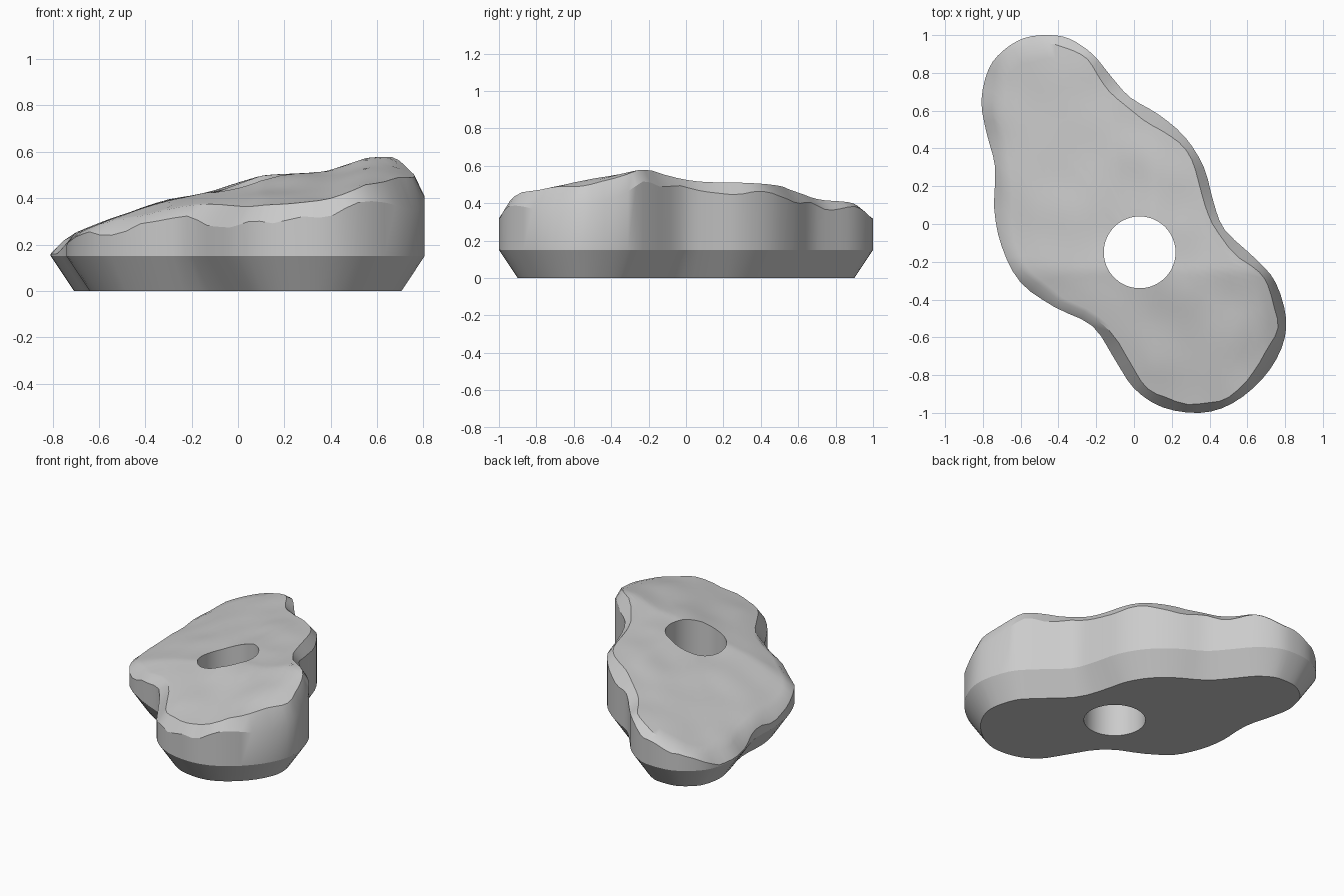
import bpy
import bmesh
import math
from mathutils import Vector, noise

cube = bpy.data.objects.get("Cube")
if cube:
    bpy.data.objects.remove(cube, do_unlink=True)

# Footprint of the widest level, running anticlockwise from the back lobe
OUTLINE = [(-.45, 1), (-.58, .985), (-.69, .92), (-.77, .82), (-.808, .65), (-.78, .48),
           (-.735, .3), (-.74, .08), (-.7, -.12), (-.6, -.31), (-.42, -.44), (-.22, -.54),
           (-.1, -.72), (0, -.87), (.15, -.97), (.35, -1), (.52, -.95), (.68, -.82),
           (.78, -.66), (.805, -.5), (.75, -.31), (.65, -.19), (.48, -.03), (.42, .12),
           (.37, .3), (.27, .46), (.13, .58), (-.02, .67), (-.12, .78), (-.22, .9), (-.34, .98)]
# Height of the sloping top along x
SLOPE = [(-.81, .17), (-.7, .25), (-.55, .31), (-.3, .39), (-.1, .43), (.1, .49),
         (.38, .52), (.55, .57), (.68, .575), (.81, .53)]
HOLE_CENTRE = Vector((.03, -.15))
HOLE_RADIUS = .19
SHOULDER = .15      # height of the widest level
UNDERCUT = .1       # how far the base is drawn in
STEPS = 3           # spline samples per outline point
TOP_RINGS = 12


def smooth_loop(points):
    """Closed Catmull-Rom curve through the points."""
    pts = [Vector(p) for p in points]
    n = len(pts)
    result = []
    for i in range(n):
        a, b, c, d = (pts[(i + k - 1) % n] for k in range(4))
        for s in range(STEPS):
            t = s / STEPS
            result.append(b + (c - a) * t / 2 + (a - b * 2.5 + c * 2 - d / 2) * t ** 2
                          + (b * 3 - a - c * 3 + d) * t ** 3 / 2)
    return result


def top_height(p):
    """Uneven top surface that falls away towards the front lobe."""
    x = min(max(p.x, SLOPE[0][0]), SLOPE[-1][0])
    for (xa, za), (xb, zb) in zip(SLOPE, SLOPE[1:]):
        if x <= xb:
            z = za + (zb - za) * (x - xa) / (xb - xa)
            break
    z -= max(0, -.25 - p.y) * .18
    return z + .012 * noise.noise(Vector((p.x, p.y, 0)) * 4)


def inward(loop):
    """Unit inward normals of an anticlockwise loop."""
    n = len(loop)
    result = []
    for i in range(n):
        d = (loop[(i + 1) % n] - loop[i - 1]).normalized()
        result.append(Vector((-d.y, d.x)))
    return result


outline = smooth_loop(OUTLINE)
normals = inward(outline)
hole = [HOLE_CENTRE + (p - HOLE_CENTRE).normalized() * HOLE_RADIUS for p in outline]

# Worn rim: an irregular bevel, deeper on the tall side
rim, crest = [], []
for p, n in zip(outline, normals):
    wear = noise.noise(Vector((p.x, p.y, 1)) * 5)
    drop = max(.015, .055 + .04 * p.x + .05 * wear)
    inner = p + n * (.05 + .03 * wear)
    rim.append((*p, max(SHOULDER + .01, top_height(p) - drop)))
    crest.append(inner)

# Rings follow the skin: base, shoulder, rim, top, then down the hole
rings = [
    [(*h, 0) for h in hole],
    [(*(p + n * UNDERCUT), 0) for p, n in zip(outline, normals)],
    [(*p, SHOULDER) for p in outline],
    rim,
]
for k in range(TOP_RINGS + 1):
    flat = [c.lerp(h, k / TOP_RINGS) for c, h in zip(crest, hole)]
    rings.append([(*p, top_height(p)) for p in flat])

bm = bmesh.new()
loops = [[bm.verts.new(co) for co in ring] for ring in rings]
loops.append(loops[0])
count = len(outline)
for low, high in zip(loops, loops[1:]):
    for i in range(count):
        j = (i + 1) % count
        bm.faces.new((low[i], low[j], high[j], high[i]))
bmesh.ops.recalc_face_normals(bm, faces=bm.faces)
mesh = bpy.data.meshes.new("climbing_hold")
bm.to_mesh(mesh)
bm.free()

# Single plain grey material
grey = bpy.data.materials.new("light grey")
grey.use_nodes = True
colour = (.6, .6, .6, 1)
grey.diffuse_color = colour
grey.node_tree.nodes["Principled BSDF"].inputs["Base Color"].default_value = colour
mesh.materials.append(grey)

hold = bpy.data.objects.new("climbing_hold", mesh)
bpy.context.collection.objects.link(hold)
bpy.ops.object.select_all(action="DESELECT")
hold.select_set(True)
bpy.context.view_layer.objects.active = hold
bpy.ops.object.shade_smooth_by_angle(angle=math.radians(30))
